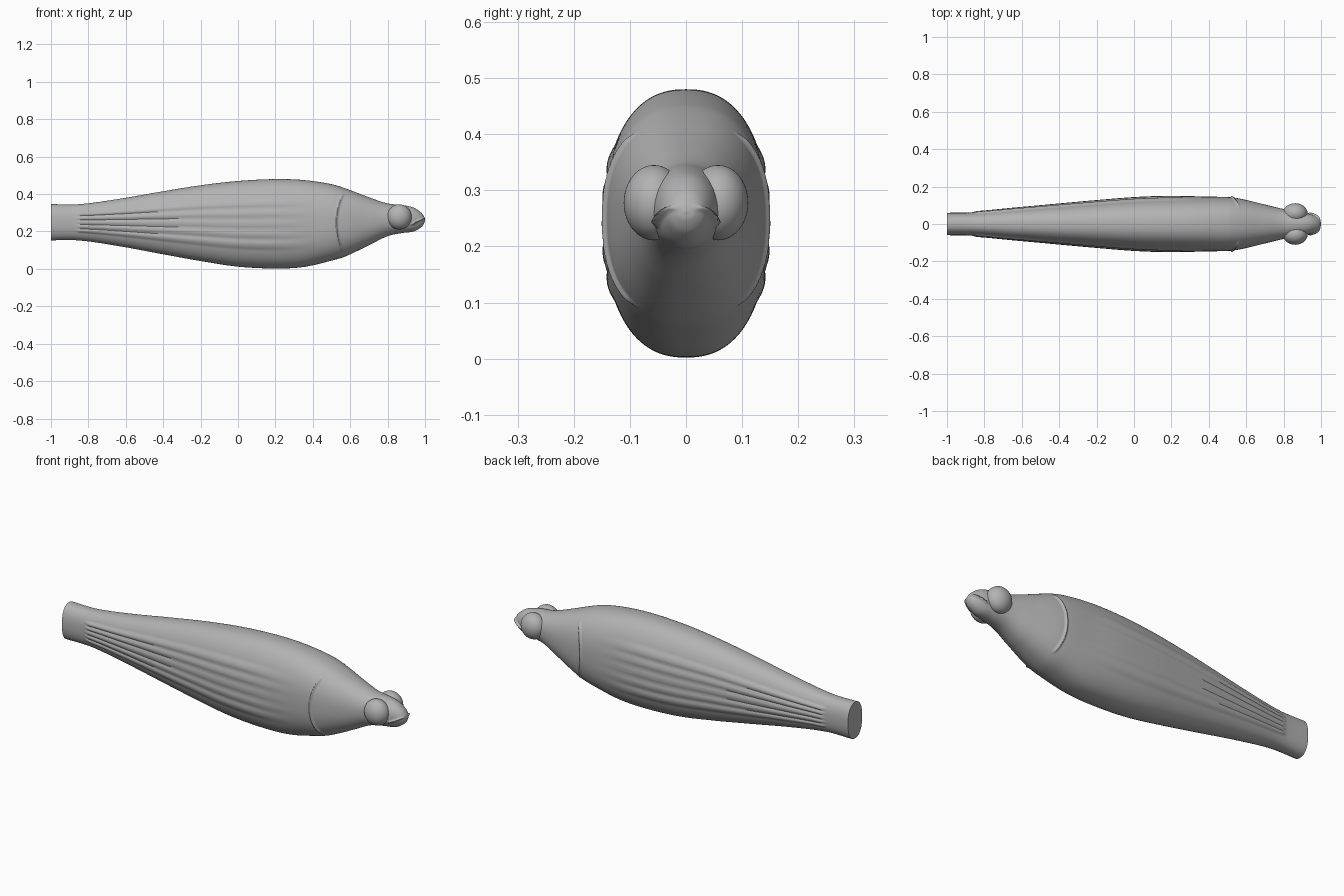
import bpy, bmesh, math
from mathutils import Vector

cube = bpy.data.objects.get("Cube")
if cube:
    bpy.data.objects.remove(cube, do_unlink=True)

grey = bpy.data.materials.new("plain grey")
grey.use_nodes = True
colour = (0.45, 0.45, 0.45, 1)
grey.diffuse_color = colour
grey.node_tree.nodes["Principled BSDF"].inputs["Base Color"].default_value = colour

# Body stations: x, bottom z, top z, half width
STATIONS = [Vector(s) for s in (
    (-1, .153, .346, .06), (-.85, .152, .346, .062), (-.65, .124, .372, .08),
    (-.4, .078, .415, .103), (-.2, .042, .447, .121), (0, .012, .47, .137),
    (.2, .002, .48, .145), (.35, .01, .475, .146), (.5, .044, .453, .144),
    (.57, .065, .432, .135), (.7, .126, .383, .104), (.8, .175, .35, .08),
    (.88, .192, .341, .066), (.94, .2, .327, .053), (.98, .223, .3, .036),
    (.996, .245, .278, .018), (1, .262, .263, .001))]
SIDES = 144


def spline(i, t):
    """Smooth curve through the stations."""
    last = len(STATIONS) - 1
    a, b = STATIONS[i], STATIONS[i + 1]
    before = STATIONS[i - 1] if i else a * 2 - b
    after = STATIONS[i + 2] if i + 2 <= last else b
    # Tangents scaled to uneven spacing
    gap = max((b - a).length, 1e-4)
    ta = (b - before) * gap / (gap + (a - before).length)
    tb = (after - a) * gap / (gap + (after - b).length)
    return (a * (2 * t**3 - 3 * t**2 + 1) + ta * (t**3 - 2 * t**2 + t)
            + b * (3 * t**2 - 2 * t**3) + tb * (t**3 - t**2))


def ramp(value, low, high):
    t = min(1, max(0, (value - low) / (high - low)))
    return t * t * (3 - 2 * t)


def relief(x, v, y, z):
    """Sideways relief: flank ribs, gill cut and mouth cut."""
    d = 0
    if abs(v) < .58:
        along = ramp(x, -.87, -.84) * (1 - ramp(x, .1, .46))
        d += .007 * along * abs(math.cos(math.pi * v / .232)) ** .8
    if abs(v) < .86:
        gill = .525 + .055 * v * v
        d -= .008 * math.exp(-((x - gill) / .006) ** 2) * (1 - ramp(abs(v), .74, .86))
    if x > .92:
        line = .238 + (x - .93) * .5
        fade = ramp(x, .92, .94) * ramp(abs(y), .006, .02)
        d -= .012 * fade * math.exp(-((z - line) / .005) ** 2)
    return d


def finish(obj):
    obj.data.materials.append(grey)
    bpy.ops.object.select_all(action='DESELECT')
    obj.select_set(True)
    bpy.context.view_layer.objects.active = obj
    bpy.ops.object.shade_smooth_by_angle(angle=math.radians(40))


# Body: lofted rounded sections with relief on the flanks
bm = bmesh.new()
rings = []
for i in range(len(STATIONS) - 1):
    length = STATIONS[i + 1].x - STATIONS[i].x
    steps = max(6, round(length / (.003 if i in (8, 9) else .01)))
    final = i == len(STATIONS) - 2
    for k in range(steps + final):
        x, low, high, width = spline(i, k / steps)
        centre, half = (low + high) / 2, (high - low) / 2
        power = 2 / (2.35 - .3 * ramp(x, .6, .9))
        ring = []
        for s in range(SIDES):
            a = 2 * math.pi * s / SIDES
            c, v = math.cos(a), math.sin(a)
            v = math.copysign(abs(v) ** power, v)
            side = math.copysign(abs(c) ** power, c)
            y, z = width * side, centre + half * v
            y += math.copysign(relief(x, v, y, z), c) * min(1, abs(c) * 3)
            ring.append(bm.verts.new((x, y, z)))
        rings.append(ring)
for a, b in zip(rings, rings[1:]):
    for s in range(SIDES):
        n = (s + 1) % SIDES
        bm.faces.new((a[s], a[n], b[n], b[s]))
bm.faces.new(rings[0])
bm.faces.new(rings[-1])
bmesh.ops.recalc_face_normals(bm, faces=bm.faces)
mesh = bpy.data.meshes.new("body")
bm.to_mesh(mesh)
bm.free()
body = bpy.data.objects.new("body", mesh)
bpy.context.collection.objects.link(body)
finish(body)

# Bulging eyes
for name, side in (("left_eye", 1), ("right_eye", -1)):
    bpy.ops.mesh.primitive_uv_sphere_add(segments=48, ring_count=24, radius=1,
                                         location=(.862, side * .057, .278))
    eye = bpy.context.object
    eye.name = name
    eye.scale = (.066, .054, .067)
    finish(eye)
